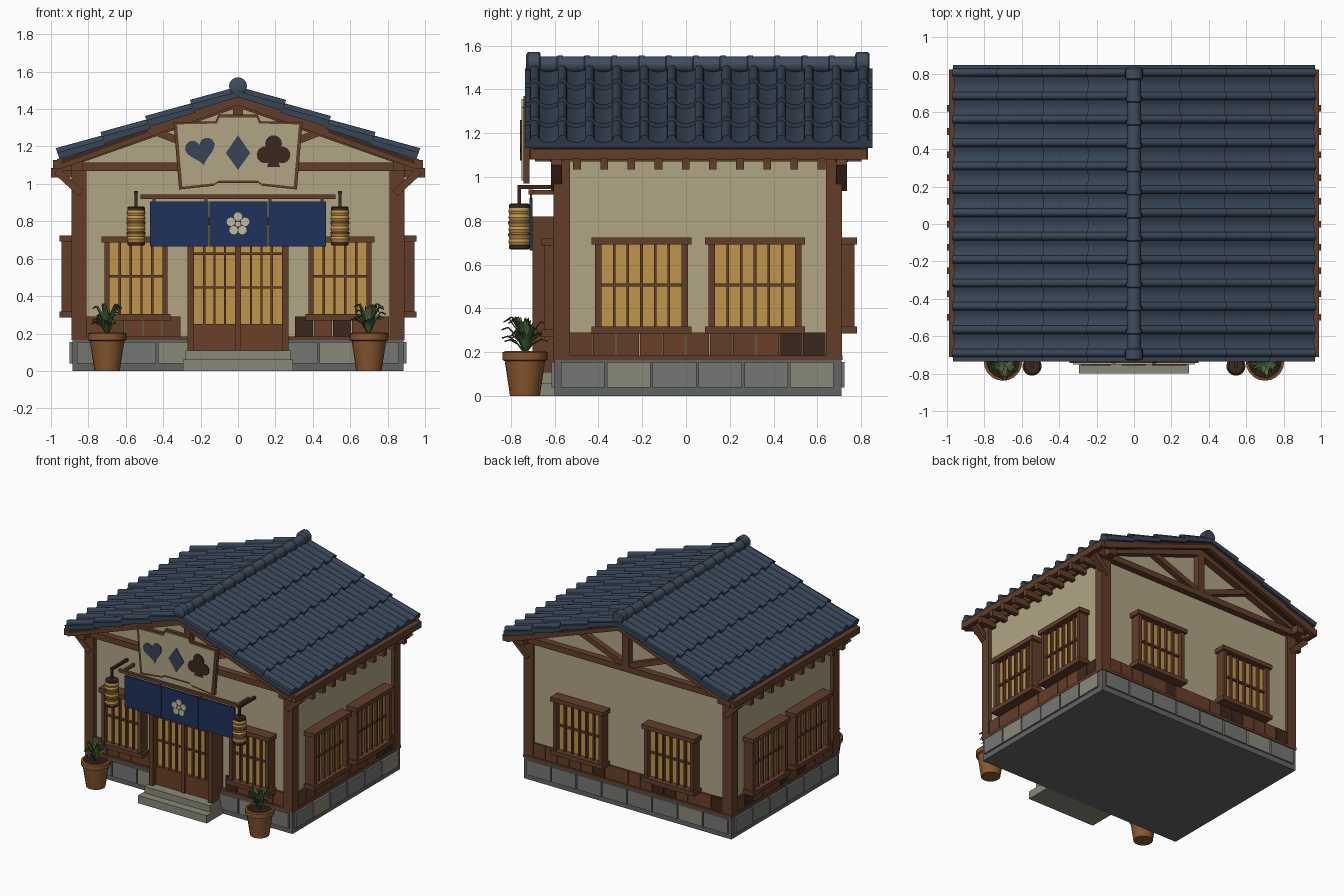
import bpy, bmesh, math, random
from mathutils import Vector, Matrix

if "Cube" in bpy.data.objects:
    bpy.data.objects.remove(bpy.data.objects["Cube"])

random.seed(4)
I = Matrix.Identity(4)
RGB = dict(wall=(176, 163, 132), wood=(98, 64, 46), dark=(62, 44, 34), tile=(58, 70, 87), ridge=(66, 78, 94),
           navy=(37, 52, 92), glass=(190, 148, 76), stone=(116, 119, 116), stone2=(136, 136, 120), base=(98, 101, 100),
           pot=(136, 88, 50), leaf=(66, 92, 56), leaf2=(90, 112, 66), petal=(196, 184, 154), plank=(106, 66, 46), soil=(48, 36, 28))
MATS = {}
for k, c in RGB.items():
    MATS[k] = bpy.data.materials.new(k)
    MATS[k].diffuse_color = [(v / 255) ** 2.2 for v in c] + [1]


def finish(bm, name, col, M=I, smooth=None):
    bmesh.ops.recalc_face_normals(bm, faces=bm.faces)
    bm.transform(M)
    me = bpy.data.meshes.new(name)
    bm.to_mesh(me)
    bm.free()
    me.materials.append(MATS[col])
    ob = bpy.data.objects.new(name, me)
    bpy.context.collection.objects.link(ob)
    if smooth:
        bpy.ops.object.select_all(action='DESELECT')
        ob.select_set(True)
        bpy.context.view_layer.objects.active = ob
        bpy.ops.object.shade_smooth_by_angle(angle=math.radians(smooth))
    return ob


def boxes(name, col, items, M=I):
    bm = bmesh.new()
    for x0, x1, y0, y1, z0, z1 in items:
        T = Matrix.Translation(((x0 + x1) / 2, (y0 + y1) / 2, (z0 + z1) / 2))
        bmesh.ops.create_cube(bm, size=1, matrix=T @ Matrix.Diagonal((x1 - x0, y1 - y0, z1 - z0, 1)))
    return finish(bm, name, col, M)


def beams(name, col, items):
    bm = bmesh.new()
    for p, q, w, h in items:
        p, q = Vector(p), Vector(q)
        R = (q - p).to_track_quat('Y', 'Z').to_matrix().to_4x4()
        bmesh.ops.create_cube(bm, size=1, matrix=Matrix.Translation((p + q) / 2) @ R @ Matrix.Diagonal((w, (q - p).length, h, 1)))
    return finish(bm, name, col)


def prism(name, col, outlines, y0, y1):
    bm = bmesh.new()
    for pts in outlines:
        f = bm.faces.new([bm.verts.new((x, y0, z)) for x, z in pts])
        r = bmesh.ops.extrude_face_region(bm, geom=[f])
        bmesh.ops.translate(bm, verts=[v for v in r['geom'] if isinstance(v, bmesh.types.BMVert)], vec=(0, y1 - y0, 0))
    return finish(bm, name, col)


def lathe(name, col, prof, M, n=16):
    bm = bmesh.new()
    rings = [[bm.verts.new((r * math.cos(2 * math.pi * i / n), r * math.sin(2 * math.pi * i / n), z)) for i in range(n)] for r, z in prof]
    for a, b in zip(rings, rings[1:]):
        for i in range(n):
            bm.faces.new((a[i], a[(i + 1) % n], b[(i + 1) % n], b[i]))
    bm.faces.new(rings[0])
    bm.faces.new(rings[-1])
    return finish(bm, name, col, M, 35)


def disc(x, z, r, n=14):
    return [(x + r * math.cos(2 * math.pi * i / n), z + r * math.sin(2 * math.pi * i / n)) for i in range(n)]


# stone foundation, facing blocks and entry steps
boxes('foundation', 'base', [(-.885, .885, -.60, .71, 0, .165)])
stones = {'stone': [], 'stone2': []}
for i in range(6):
    y = -.57 + i * .209
    for s in (-1, 1):
        stones[random.choice(('stone', 'stone', 'stone2'))].append((s * .89 - .01, s * .89 + .01, y, y + .199, .04, .155))
for i in range(8):
    x = -.86 + i * .216
    for yc in (-.603, .713):
        stones[random.choice(('stone', 'stone', 'stone2'))].append((x, x + .206, yc - .01, yc + .01, .04, .155))
for k, v in stones.items():
    boxes('foundation_blocks_' + k, k, v)
boxes('entry_steps', 'stone2', [(-.293, .293, -.80, -.6, 0, .06), (-.28, .28, -.74, -.6, .06, .11)])

# plaster walls with gables
prism('plaster_walls', 'wall', [[(-.865, .16), (.865, .16), (.865, 1.14), (0, 1.45), (-.865, 1.14)]], -.57, .69)

# plank wainscot
planks = {'plank': [], 'dark': [], 'wood': []}
def plank(*b):
    planks[random.choice(('plank', 'plank', 'wood', 'dark'))].append(b)
for i in range(11):
    y = -.53 + i * .1064
    for s in (-1, 1):
        plank(s * .865 - .015, s * .865 + .015, y, y + .103, .165, .29)
for i in range(16):
    x = -.81 + i * .1013
    plank(x, x + .098, .68, .705, .165, .29)
    if abs(x + .05) > .28:
        plank(x, x + .098, -.585, -.56, .165, .29)
for k, v in planks.items():
    boxes('wainscot_' + k, k, v)

# corner posts, sills, wall plates, truss
timber = [(-.89, .89, .66, .715, .165, .185), (-.89, .89, -.60, -.55, .165, .185)]
for s in (-1, 1):
    timber.append((s * .865 - .025, s * .865 + .025, -.6, .71, .165, .185))
    timber.append((s * .86 - .03, s * .86 + .03, -.69, .80, 1.07, 1.13))
    for y in (-.567, .675):
        timber.append((s * .85 - .04, s * .85 + .04, y - .037, y + .037, .165, 1.09))
boxes('post_frame', 'wood', timber)
truss = []
for y in (-.59, .71):
    truss += [((-.95, y, 1.092), (.95, y, 1.092), .06, .045), ((0, y, 1.1), (0, y, 1.46), .055, .06)]
    for s in (-1, 1):
        truss += [((s * .95, y, 1.1), (0, y, 1.435), .06, .05), ((s * .03, y, 1.12), (s * .43, y, 1.275), .045, .04),
                  ((s * .84, y, .95), (s * .97, y, 1.07), .05, .04)]
beams('gable_truss', 'wood', truss)

# roof deck, bargeboards, eave boards and rafter tails
prism('roof_deck', 'dark', [[(-.945, 1.105), (0, 1.45), (.945, 1.105), (.945, 1.13), (0, 1.475), (-.945, 1.13)]], -.715, .83)
beams('bargeboards', 'wood', [((s * .96, y, 1.105), (0, y, 1.45), .03, .055) for s in (-1, 1) for y in (-.70, .815)])
boxes('eave_boards', 'wood', [(s * .97 - .02, s * .97 + .02, -.71, .825, 1.08, 1.128) for s in (-1, 1)])
boxes('rafter_tails', 'wood', [(s * .925 - .075, s * .925 + .075, -.515 + i * .124, -.48 + i * .124, 1.035, 1.085)
                               for s in (-1, 1) for i in range(10)])

# roof tiles: four overlapping courses of rolls and sagging pans, mirrored
prof = [(-.735, 0)]
for i in range(13):
    yc = -.69 + i * .125
    prof += [(yc - .022 * math.cos(a), .024 * math.sin(a)) for a in [math.pi * k / 6 for k in range(7)]]
    if i < 12:
        prof += [(yc + .0625 + t, -.012 + abs(t) * .2) for t in (-.02, 0, .02)]
prof.append((.85, 0))
ang = math.atan(.36)
c, s = math.cos(ang), math.sin(ang)
bm = bmesh.new()
for k in range(4):
    d0, d1 = k * .254, (k + 1) * .254 + .004
    rows = []
    for d, lift, bottom in ((d0, 0, 0), (d1, .02, 0), (d1, -.018, 1), (d0, -.03, 1)):
        rows.append([])
        for y, h in prof:
            n = lift + (0 if bottom else h)
            rows[-1].append(bm.verts.new((d * c + n * s, y, 1.495 - d * s + n * c)))
    for r in range(4):
        a, b = rows[r], rows[(r + 1) % 4]
        for i in range(len(prof) - 1):
            bm.faces.new((a[i], a[i + 1], b[i + 1], b[i]))
    for e in (0, -1):
        bm.faces.new([r[e] for r in rows])
tiles = finish(bm, 'roof_tiles', 'tile', smooth=40)
tiles.modifiers.new('mirror', 'MIRROR').use_clip = False

# ridge cap: overlapping barrels and end caps
RY = Matrix.Rotation(-math.pi / 2, 4, 'X')
for i in range(12):
    lathe('ridge_tile', 'ridge', [(.037, 0), (.037, .1), (.042, .105), (.042, .128)], Matrix.Translation((0, -.69 + i * .124, 1.513)) @ RY)
for y in (-.725, .775):
    lathe('ridge_end', 'ridge', [(.036, -.004), (.048, .004), (.048, .055), (.04, .062)], Matrix.Translation((0, y, 1.522)) @ RY)


# lattice windows, local front is -y
def window(w, z0, z1, M, n=6):
    h = w / 2
    boxes('window_frame', 'wood', [(-h, h, -.09, 0, z0, z0 + .033), (-h, h, -.09, 0, z1 - .033, z1)] +
          [(t * (h - .03) - .014, t * (h - .03) + .014, -.078, 0, z0, z1) for t in (-1, 1)], M)
    boxes('window_pane', 'glass', [(-h + .04, h - .04, -.04, 0, z0 + .03, z1 - .03)], M)
    g = w - .08
    boxes('window_lattice', 'wood', [(-g / 2 + g * i / n - .006, -g / 2 + g * i / n + .006, -.062, -.04, z0 + .03, z1 - .03) for i in range(1, n)] +
          [(-g / 2, g / 2, -.056, -.04, .5, .514)], M)


for t in (-1, 1):
    window(.37, .27, .72, Matrix.Translation((t * .545, -.57, 0)), 5)
    window(.45, .285, .725, Matrix.Translation((t * .39, .69, 0)) @ Matrix.Rotation(math.pi, 4, 'Z'))
    for y in (-.203, .315):
        window(.455, .285, .725, Matrix.Translation((t * .865, y, 0)) @ Matrix.Rotation(t * math.pi / 2, 4, 'Z'))

# sliding doors
boxes('door_frame', 'wood', [(-.27, -.235, -.70, -.56, .11, .82), (.235, .27, -.70, -.56, .11, .82), (-.27, .27, -.70, -.56, .78, .82)])
boxes('door_panes', 'glass', [(-.235, .235, -.64, -.57, .25, .78)])
boxes('door_rails', 'plank', [(-.235, .235, -.665, -.57, .11, .25), (-.016, .016, -.675, -.57, .11, .78)])
boxes('door_lattice', 'wood', [(x - .006, x + .006, -.66, -.64, .25, .78) for x in (-.18, -.125, -.07, .07, .125, .18)] +
      [(-.235, .235, -.655, -.64, z, z + .012) for z in (.44, .62)])

# door curtain with flower ornament, rod and brackets
boxes('door_curtain', 'navy', [(-.47, -.158, -.715, -.70, .665, .905), (-.153, .157, -.715, -.70, .665, .905), (.162, .47, -.715, -.70, .665, .905)])
boxes('curtain_rod', 'wood', [(-.52, .52, -.718, -.696, .92, .942)] +
      [(x - .01, x + .01, -.70, -.57, .92, .94) for x in (-.49, .49)] +
      [(x - .008, x + .008, -.712, -.702, .90, .925) for x in (-.45, -.17, .17, .45)])
fl = [disc(.04 * math.sin(a), .785 + .04 * math.cos(a), .023, 12) for a in [2 * math.pi * k / 5 for k in range(5)]]
prism('curtain_flower', 'petal', fl + [disc(0, .785, .014)], -.722, -.71)

# hanging sign board with three ornaments
half = [(.105, 1.37), (.12, 1.335), (.345, 1.33), (.315, .97), (.13, .99), (.11, 1.005)]
out = half + [(-x, z) for x, z in reversed(half)]
prism('sign_board', 'wood', [out], -.742, -.715)
prism('sign_face', 'wall', [[(x * .945, 1.17 + (z - 1.17) * .925) for x, z in out]], -.75, -.74)
boxes('sign_supports', 'wood', [(x - .015, x + .015, -.72, -.57, 1.08, 1.11) for x in (-.2, .2)])
heart = []
for i in range(28):
    a = 2 * math.pi * i / 28
    v = Matrix.Rotation(.22, 2) @ Vector((16 * math.sin(a) ** 3, 13 * math.cos(a) - 5 * math.cos(2 * a) - 2 * math.cos(3 * a) - math.cos(4 * a)))
    heart.append((-.2 + v.x * .005, 1.18 + v.y * .005))
prism('sign_heart_and_diamond', 'tile', [heart, [(0, 1.075), (.065, 1.165), (0, 1.26), (-.065, 1.165)]], -.757, -.745)
prism('sign_clover', 'dark', [disc(.19, 1.215, .045), disc(.145, 1.155, .045), disc(.235, 1.155, .045),
                              [(.18, 1.17), (.2, 1.17), (.225, 1.09), (.155, 1.09)]], -.757, -.745)

# lanterns and potted plants, both sides
for t in (-1, 1):
    L = Matrix.Translation((t * .545, -.76, 0))
    body = []
    for i in range(6):
        z = .69 + i * .028
        body += [(.046, z), (.051, z + .014)]
    lathe('lantern_body', 'glass', body + [(.046, .858)], L)
    for z in (.67, .855):
        lathe('lantern_cap', 'dark', [(.04, z), (.047, z + .004), (.047, z + .018), (.04, z + .024)], L)
    for z in (.732, .788):
        lathe('lantern_band', 'wood', [(.0515, z), (.0515, z + .01)], L)
    boxes('lantern_bracket', 'dark', [(-.008, .008, -.008, .008, .87, .955), (-.01, .01, -.008, .19, .945, .963)], L)

    P = Matrix.Translation((t * .7, -.735, 0))
    lathe('plant_pot', 'pot', [(.068, 0), (.092, .16), (.103, .165), (.103, .2), (.088, .205), (.085, .19)], P, 20)
    lathe('pot_soil', 'soil', [(.086, .18), (.086, .193)], P)
    for col, count in (('leaf', 16), ('leaf2', 10)):
        bm = bmesh.new()
        for i in range(count):
            R = Matrix.Rotation(2 * math.pi * i / count + random.uniform(-.2, .2), 3, 'Z')
            rise, reach = random.uniform(.05, .16), random.uniform(.05, .1)
            pts = [(0, .19, .008), (reach * .4, .2 + rise * .65, .015), (reach * .8, .2 + rise, .01), (reach * 1.1, .195 + rise * .95, .001)]
            prev = None
            for r, z, w in pts:
                cur = [bm.verts.new(R @ Vector(v)) for v in ((r, -w, z + .004), (r, 0, z - .003), (r, w, z + .004))]
                if prev:
                    for j in (0, 1):
                        bm.faces.new((prev[j], prev[j + 1], cur[j + 1], cur[j]))
                prev = cur
        finish(bm, 'plant_leaves', col, P)

for m in bpy.data.materials:
    if m.users and not m.is_grease_pencil:
        m.use_nodes = True
        m.node_tree.nodes["Principled BSDF"].inputs["Base Color"].default_value = m.diffuse_color
